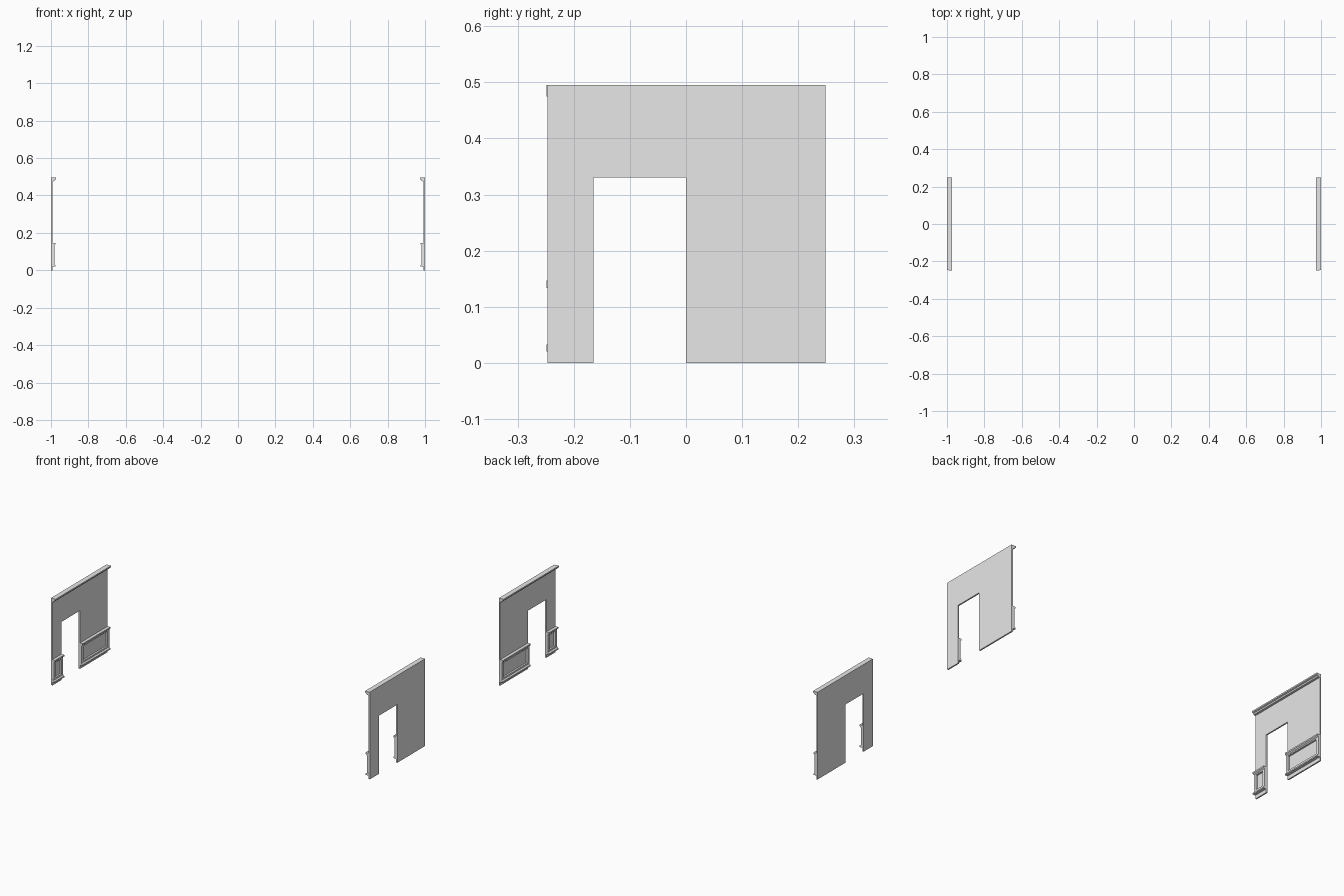
import bpy
import bmesh

cube = bpy.data.objects.get("Cube")
if cube:
    bpy.data.objects.remove(cube)

# Single plaster colour
GREY = (0.8, 0.8, 0.8, 1.0)
plaster = bpy.data.materials.new("plaster_grey")
plaster.use_nodes = True
plaster.diffuse_color = GREY
plaster.node_tree.nodes["Principled BSDF"].inputs["Base Color"].default_value = GREY

# Main dimensions
OUTER = -1.0
THICK = 0.008
HEIGHT = 0.495
FRONT, BACK = -0.2465, 0.249
DOOR_FRONT, DOOR_BACK, DOOR_TOP = -0.1645, 0.0, 0.33
OVERHANG = 0.0025


def extrude(name, points, offset):
    """Extrude a closed outline by an offset and mirror it to the other side."""
    bm = bmesh.new()
    face = bm.faces.new([bm.verts.new(p) for p in points])
    result = bmesh.ops.extrude_face_region(bm, geom=[face])
    moved = [v for v in result["geom"] if isinstance(v, bmesh.types.BMVert)]
    bmesh.ops.translate(bm, verts=moved, vec=offset)
    if not any(f.normal.length and f is face for f in bm.faces):
        bm.faces.new([v for v in bm.verts if v not in moved])
    bmesh.ops.recalc_face_normals(bm, faces=bm.faces)
    mesh = bpy.data.meshes.new(name)
    bm.to_mesh(mesh)
    bm.free()
    mesh.materials.append(plaster)
    obj = bpy.data.objects.new(name, mesh)
    bpy.context.collection.objects.link(obj)
    obj.modifiers.new("other_side", 'MIRROR').use_axis = (True, False, False)
    return obj


def moulding(name, profile, y0, y1):
    """Run a (depth, height) profile along the wall."""
    return extrude(name, [(OUTER + d, y0, z) for d, z in profile], (0, y1 - y0, 0))


def board(name, depth, y0, y1, z0, z1):
    moulding(name, [(THICK, z0), (depth, z0), (depth, z1), (THICK, z1)], y0, y1)


# Wall with doorway
outline = [(FRONT, 0), (DOOR_FRONT, 0), (DOOR_FRONT, DOOR_TOP), (DOOR_BACK, DOOR_TOP),
           (DOOR_BACK, 0), (BACK, 0), (BACK, HEIGHT), (FRONT, HEIGHT)]
extrude("wall", [(OUTER, y, z) for y, z in outline], (THICK, 0, 0))

# Crown moulding
crown = [(THICK, 0.475), (0.018, 0.477), (0.021, 0.484), (0.028, 0.487),
         (0.028, HEIGHT), (THICK, HEIGHT)]
moulding("crown_moulding", crown, FRONT - OVERHANG, BACK)

# Wainscot: framed panel with a chair rail and a base rail on each side of the door
chair = [(THICK, 0.133), (0.018, 0.133), (0.025, 0.139), (0.025, 0.147), (THICK, 0.147)]
base = [(THICK, 0.02), (0.025, 0.02), (0.025, 0.027), (0.018, 0.033), (THICK, 0.033)]
STILE = 0.016
FRAME = 0.018
for side, y0, y1 in (("front", FRONT, DOOR_FRONT), ("back", DOOR_BACK, BACK)):
    rail_start = y0 - OVERHANG if side == "front" else y0
    moulding(side + "_chair_rail", chair, rail_start, y1)
    moulding(side + "_base_rail", base, rail_start, y1)
    board(side + "_near_stile", FRAME, y0, y0 + STILE, 0.033, 0.133)
    board(side + "_far_stile", FRAME, y1 - STILE, y1, 0.033, 0.133)
    board(side + "_lower_frame", FRAME, y0 + STILE, y1 - STILE, 0.033, 0.042)
    board(side + "_upper_frame", FRAME, y0 + STILE, y1 - STILE, 0.126, 0.133)
